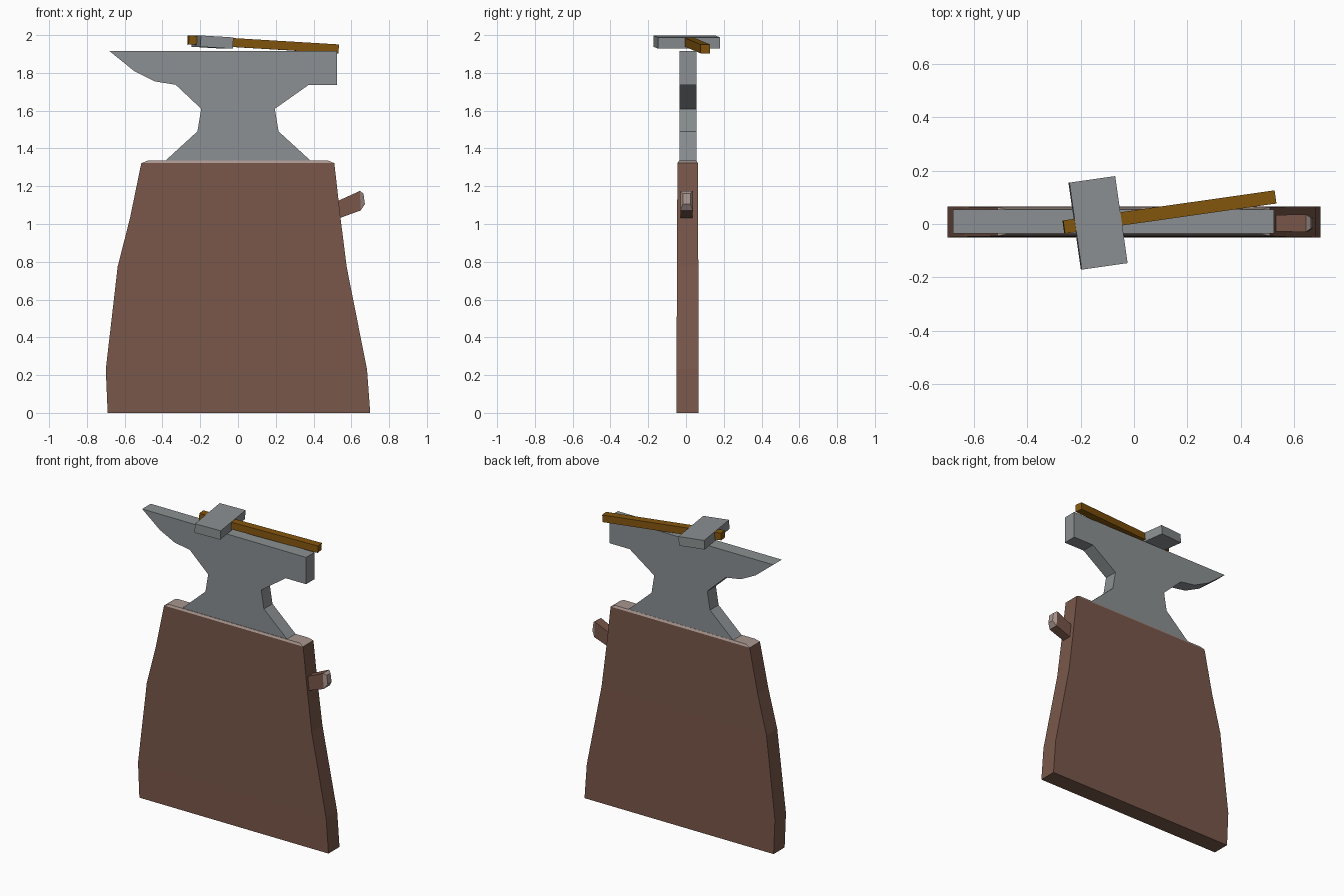
import bpy, bmesh, math

if "Cube" in bpy.data.objects:
    bpy.data.objects.remove(bpy.data.objects["Cube"])


def srgb(r, g, b):
    def lin(c):
        c /= 255
        return c / 12.92 if c <= 0.04045 else ((c + 0.055) / 1.055) ** 2.4
    return (lin(r), lin(g), lin(b), 1)


def material(name, rgb):
    m = bpy.data.materials.new(name)
    m.diffuse_color = srgb(*rgb)
    m.use_nodes = True
    m.node_tree.nodes["Principled BSDF"].inputs["Base Color"].default_value = m.diffuse_color
    return m


BARK = material("bark_brown", (121, 87, 74))
CUT = material("cut_wood", (168, 149, 142))
STEEL = material("steel_grey", (139, 144, 146))
HANDLE = material("handle_wood", (132, 86, 14))


def make_object(name, bm, mats):
    bmesh.ops.recalc_face_normals(bm, faces=bm.faces)
    me = bpy.data.meshes.new(name)
    bm.to_mesh(me)
    bm.free()
    ob = bpy.data.objects.new(name, me)
    for m in mats:
        me.materials.append(m)
    bpy.context.collection.objects.link(ob)
    return ob


def loft(name, rings, mats, cut_from):
    """Skin four-cornered rings; faces from ring cut_from onward show cut wood."""
    bm = bmesh.new()
    vs = [[bm.verts.new(p) for p in r] for r in rings]
    bm.faces.new(vs[0][::-1])
    for i, (a, b) in enumerate(zip(vs, vs[1:])):
        for k in range(4):
            j = (k + 1) % 4
            f = bm.faces.new((a[k], a[j], b[j], b[k]))
            f.material_index = int(i >= cut_from)
    bm.faces.new(vs[-1]).material_index = 1
    return make_object(name, bm, mats)


def box(name, size, loc, rot, mat):
    bm = bmesh.new()
    bmesh.ops.create_cube(bm, size=1)
    bmesh.ops.scale(bm, vec=size, verts=bm.verts)
    ob = make_object(name, bm, [mat])
    ob.location, ob.rotation_euler = loc, rot
    return ob


# Stump: flat slab flaring to the ground, pale bevelled top
levels = [  # z, left x, right x, front y, back y
    (0, -0.69, 0.70, -0.05, 0.066),
    (0.23, -0.70, 0.683, -0.05, 0.066),
    (0.775, -0.637, 0.575, -0.048, 0.065),
    (1.03, -0.572, 0.543, -0.047, 0.064),
    (1.322, -0.512, 0.51, -0.045, 0.063),
    (1.335, -0.48, 0.48, -0.038, 0.056),
]
loft("stump", [[(l, f, z), (r, f, z), (r, b, z), (l, b, z)]
               for z, l, r, f, b in levels], [BARK, CUT], 4)

# Branch stub: sawn off on the right of the stump
sections = [  # top x, top z, bottom x, bottom z, half width
    (0.48, 1.10, 0.48, 1.01, 0.03),
    (0.645, 1.175, 0.65, 1.072, 0.033),
    (0.664, 1.162, 0.672, 1.105, 0.02),
]
loft("branch_stub", [[(bx, 0.003 - w, bz), (bx, 0.003 + w, bz),
                      (tx, 0.003 + w, tz), (tx, 0.003 - w, tz)]
                     for tx, tz, bx, bz, w in sections], [BARK, CUT], 1)

# Anvil: extruded side profile with the horn to the left
profile = [(-0.68, 1.915), (-0.55, 1.81), (-0.44, 1.755), (-0.33, 1.737),
           (-0.195, 1.61), (-0.215, 1.49), (-0.39, 1.33), (0.39, 1.33),
           (0.215, 1.49), (0.195, 1.61), (0.375, 1.737), (0.525, 1.737),
           (0.525, 1.915)]
bm = bmesh.new()
face = bm.faces.new([bm.verts.new((x, -0.035, z)) for x, z in profile])
ext = bmesh.ops.extrude_face_region(bm, geom=[face], use_keep_orig=True)
bmesh.ops.translate(bm, vec=(0, 0.09, 0),
                    verts=[g for g in ext["geom"] if isinstance(g, bmesh.types.BMVert)])
make_object("anvil", bm, [STEEL])

# Hammer: resting across the anvil, slightly turned and tipped
tilt = (0, math.radians(3.4), math.radians(8.1))
box("hammer_head", (0.174, 0.33, 0.06), (-0.135, 0.004, 1.963), tilt, STEEL)
box("hammer_handle", (0.803, 0.05, 0.047), (0.133, 0.045, 1.951), tilt, HANDLE)
